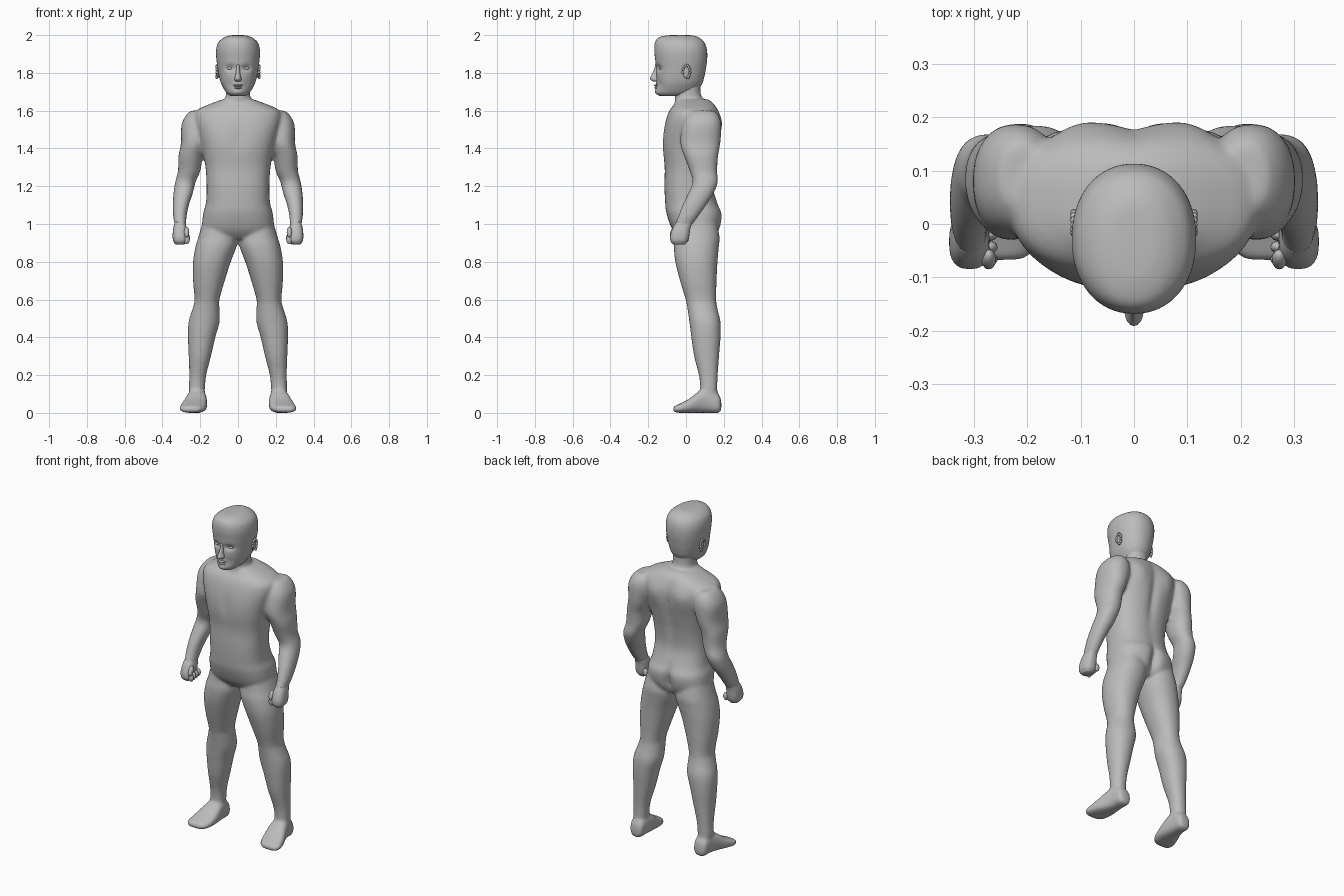
import bpy, bmesh, math
from mathutils import Vector, Matrix

skin = bpy.data.materials.new("plain grey")
skin.diffuse_color = (0.5, 0.5, 0.5, 1)


def spline(rows, steps):
    """Catmull-Rom through rows of numbers."""
    out = []
    for i in range(len(rows) - 1):
        p0, p1 = rows[max(i - 1, 0)], rows[i]
        p2, p3 = rows[i + 1], rows[min(i + 2, len(rows) - 1)]
        for s in range(steps):
            t = s / steps
            out.append([0.5 * (2 * b + (c - a) * t + (2 * a - 5 * b + 4 * c - d) * t * t
                        + (3 * b - a - 3 * c + d) * t ** 3)
                        for a, b, c, d in zip(p0, p1, p2, p3)])
    return out + [list(rows[-1])]


def loft(bm, rows, axis="z", power=2.2, sides=32, steps=5, mirror=False):
    """Rounded sections given as (position, x min, x max, depth min, depth max)."""
    def sp(v):
        return math.copysign(abs(v) ** (2 / power), v)
    for sign in ((1, -1) if mirror else (1,)):
        rings = []
        for h, x0, x1, d0, d1 in spline(rows, steps):
            ring = []
            for k in range(sides):
                a = 2 * math.pi * k / sides
                x = sign * ((x0 + x1) / 2 + (x1 - x0) / 2 * sp(math.cos(a)))
                d = (d0 + d1) / 2 + (d1 - d0) / 2 * sp(math.sin(a))
                ring.append(bm.verts.new((x, d, h) if axis == "z" else (x, h, d)))
            rings.append(ring)
        for r, q in zip(rings, rings[1:]):
            for k in range(sides):
                n = (k + 1) % sides
                bm.faces.new((r[k], r[n], q[n], q[k]))
        bm.faces.new(rings[0])
        bm.faces.new(rings[-1])


def sym(rows):
    return [(z, -w, w, a, b) for z, w, a, b in rows]


def sculpt(bm, bumps):
    """Soft pushes: centre, radii, offset along y; mirrored in x."""
    for v in bm.verts:
        p = v.co.copy()
        for c, r, dy in bumps:
            e = ((abs(p.x) - c[0]) / r[0]) ** 2 + ((p.y - c[1]) / r[1]) ** 2 + ((p.z - c[2]) / r[2]) ** 2
            v.co.y += dy * math.exp(-e)


def blob(bm, centre, radii, tilt=0.0):
    """Ellipsoid on both sides of the body."""
    for s in ((1, -1) if centre[0] else (1,)):
        m = (Matrix.Translation((s * centre[0], centre[1], centre[2]))
             @ Matrix.Rotation(tilt, 4, 'X') @ Matrix.Diagonal((*radii, 1)))
        bmesh.ops.create_uvsphere(bm, u_segments=16, v_segments=10, radius=1, matrix=m)


def finish(bm, name):
    bmesh.ops.recalc_face_normals(bm, faces=bm.faces)
    me = bpy.data.meshes.new(name)
    bm.to_mesh(me)
    bm.free()
    me.materials.append(skin)
    for p in me.polygons:
        p.use_smooth = True
    ob = bpy.data.objects.new(name, me)
    bpy.context.collection.objects.link(ob)
    return ob


# ---- body: torso, neck, arms, legs and feet fused into one skin
body = bmesh.new()
loft(body, sym([
    (0.92, 0.13, -0.03, 0.14), (0.97, 0.185, -0.072, 0.178), (1.05, 0.185, -0.102, 0.192),
    (1.11, 0.170, -0.110, 0.168), (1.20, 0.166, -0.114, 0.142), (1.30, 0.172, -0.113, 0.148),
    (1.40, 0.190, -0.124, 0.168), (1.48, 0.212, -0.121, 0.182), (1.55, 0.230, -0.107, 0.184),
    (1.60, 0.220, -0.088, 0.170), (1.635, 0.150, -0.062, 0.150), (1.66, 0.080, -0.05, 0.12)]),
    power=2.5, sides=64, steps=6)
sculpt(body, [
    ((0, 0.17, 1.42), (0.025, 0.06, 0.18), -0.016),    # spine groove
    ((0.10, 0.18, 1.53), (0.05, 0.06, 0.07), 0.012),   # shoulder blades
    ((0, 0.19, 1.0), (0.025, 0.07, 0.08), -0.035),     # seat cleft
    ((0, -0.12, 1.45), (0.03, 0.05, 0.08), 0.008)])    # breastbone
# neck
loft(body, sym([
    (1.58, 0.09, -0.05, 0.12), (1.64, 0.075, -0.058, 0.115), (1.68, 0.064, -0.060, 0.080),
    (1.77, 0.066, -0.05, 0.078)]))
# arms
loft(body, [
    (1.60, 0.17, 0.25, 0.03, 0.15), (1.57, 0.15, 0.279, 0.0, 0.175),
    (1.52, 0.14, 0.300, -0.02, 0.187), (1.43, 0.16, 0.302, -0.03, 0.182),
    (1.36, 0.185, 0.315, -0.01, 0.170), (1.28, 0.20, 0.318, 0.02, 0.165),
    (1.22, 0.225, 0.333, 0.035, 0.168), (1.16, 0.24, 0.342, 0.01, 0.145),
    (1.10, 0.260, 0.345, -0.018, 0.107), (1.04, 0.272, 0.343, -0.042, 0.065),
    (1.00, 0.275, 0.337, -0.058, 0.035), (0.97, 0.28, 0.335, -0.06, 0.01)], mirror=True)
# legs
loft(body, [
    (1.00, 0.02, 0.190, -0.05, 0.165), (0.93, 0.004, 0.210, -0.058, 0.178),
    (0.88, 0.008, 0.225, -0.064, 0.174), (0.80, 0.038, 0.238, -0.057, 0.167),
    (0.70, 0.070, 0.238, -0.032, 0.162), (0.60, 0.098, 0.230, -0.002, 0.160),
    (0.55, 0.098, 0.241, 0.008, 0.167), (0.48, 0.098, 0.262, 0.018, 0.183),
    (0.40, 0.120, 0.265, 0.028, 0.183), (0.30, 0.143, 0.261, 0.043, 0.175),
    (0.20, 0.168, 0.258, 0.068, 0.168), (0.13, 0.175, 0.260, 0.075, 0.166),
    (0.05, 0.18, 0.255, 0.07, 0.17)], mirror=True)
# feet
loft(body, [
    (0.187, 0.190, 0.235, 0.015, 0.06), (0.172, 0.175, 0.255, 0.0, 0.10),
    (0.12, 0.169, 0.263, 0.0, 0.13), (0.07, 0.164, 0.278, 0.0, 0.115),
    (0.02, 0.164, 0.298, 0.0, 0.077), (-0.03, 0.174, 0.310, 0.0, 0.05),
    (-0.058, 0.193, 0.303, 0.003, 0.038), (-0.068, 0.215, 0.285, 0.008, 0.028)],
    axis="y", power=2.6, mirror=True)
body = finish(body, "body")
fuse = body.modifiers.new("fuse", 'REMESH')
fuse.mode = 'VOXEL'
fuse.voxel_size = 0.009
fuse.use_smooth_shade = True
soft = body.modifiers.new("soften", 'SMOOTH')
soft.factor = 0.5
soft.iterations = 6
bpy.context.view_layer.objects.active = body
body.select_set(True)
for name in ("fuse", "soften"):
    bpy.ops.object.modifier_apply(modifier=name)

# ---- head with eye sockets, cheeks and chin pushed into shape
head = bmesh.new()
loft(head, sym([
    (1.678, 0.040, -0.140, 0.0), (1.695, 0.062, -0.158, 0.050), (1.74, 0.088, -0.158, 0.084),
    (1.78, 0.100, -0.157, 0.097), (1.82, 0.107, -0.158, 0.105), (1.87, 0.114, -0.163, 0.112),
    (1.92, 0.116, -0.168, 0.111), (1.96, 0.105, -0.164, 0.098), (1.985, 0.078, -0.148, 0.072),
    (1.997, 0.048, -0.110, 0.042), (2.0, 0.02, -0.07, 0.01)]), power=2.15, sides=64, steps=6)
sculpt(head, [
    ((0.042, -0.15, 1.825), (0.024, 0.05, 0.016), 0.016),   # eye sockets
    ((0.045, -0.15, 1.735), (0.025, 0.05, 0.03), 0.008),    # hollow cheeks
    ((0, -0.16, 1.70), (0.025, 0.04, 0.015), -0.006)])      # chin
finish(head, "head")

# nose
nose = bmesh.new()
loft(nose, sym([
    (1.845, 0.010, -0.163, -0.13), (1.82, 0.010, -0.168, -0.13), (1.79, 0.013, -0.182, -0.13),
    (1.772, 0.018, -0.191, -0.13), (1.760, 0.017, -0.184, -0.13), (1.754, 0.010, -0.168, -0.13)]),
    power=2, sides=16)
finish(nose, "nose")

# lips and eyes
lips = bmesh.new()
blob(lips, (0, -0.152, 1.734), (0.026, 0.018, 0.006))
blob(lips, (0, -0.151, 1.721), (0.022, 0.017, 0.007))
finish(lips, "lips")
eyes = bmesh.new()
blob(eyes, (0.042, -0.125, 1.824), (0.019, 0.017, 0.010))
finish(eyes, "eyes")

# ears: flat lobe with a raised rim
ears = bmesh.new()
blob(ears, (0.106, 0.0, 1.805), (0.008, 0.018, 0.034), 0.1)
for i in range(10):
    a = math.radians(-60 + 27 * i)
    blob(ears, (0.112, 0.002 + 0.019 * math.cos(a), 1.805 + 0.034 * math.sin(a)),
         (0.007, 0.007, 0.008))
finish(ears, "ears")

# ---- fists: palm, curled fingers, thumb
fists = bmesh.new()
loft(fists, [
    (1.01, 0.280, 0.334, -0.052, 0.035), (0.98, 0.272, 0.342, -0.070, 0.024),
    (0.94, 0.270, 0.346, -0.083, 0.018), (0.91, 0.270, 0.343, -0.082, 0.010),
    (0.892, 0.285, 0.33, -0.068, -0.005)], power=2.6, mirror=True)
for i in range(4):
    blob(fists, (0.272, -0.066 + 0.023 * i, 0.918 + 0.003 * i), (0.017, 0.012, 0.024))
blob(fists, (0.272, -0.066, 0.957), (0.014, 0.016, 0.030), -0.4)
finish(fists, "fists")
